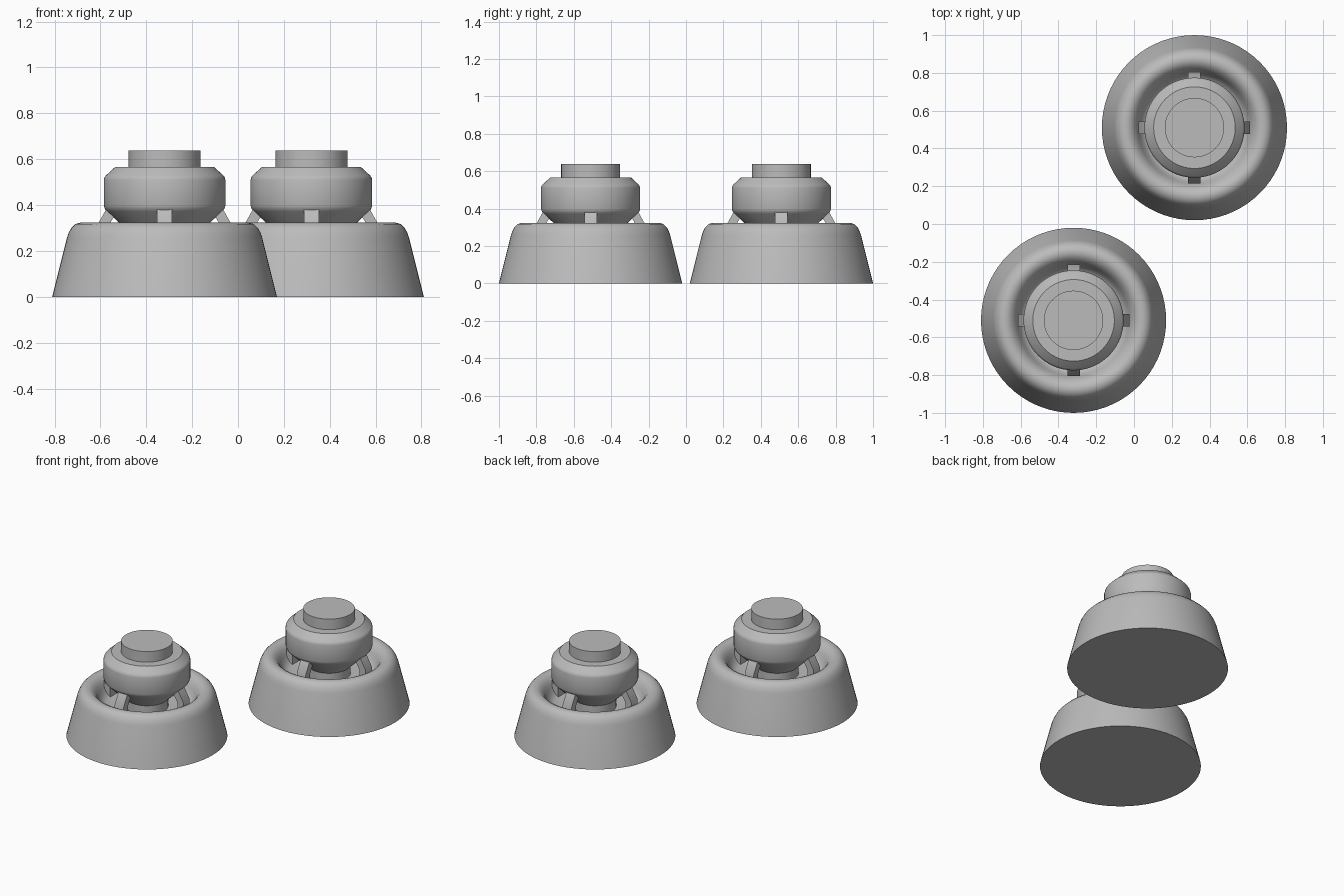
import bpy
import bmesh
import math
from mathutils import Matrix

cube = bpy.data.objects.get("Cube")
if cube:
    bpy.data.objects.remove(cube, do_unlink=True)

grey = bpy.data.materials.new("plain_grey")
grey.use_nodes = True
GREY = (0.5, 0.5, 0.5, 1)
grey.diffuse_color = GREY
grey.node_tree.nodes["Principled BSDF"].inputs["Base Color"].default_value = GREY


def finish(name, bm, centre, angle=30):
    """Turn a bmesh into a placed, shaded object."""
    bmesh.ops.remove_doubles(bm, verts=bm.verts, dist=1e-5)
    bmesh.ops.recalc_face_normals(bm, faces=bm.faces)
    mesh = bpy.data.meshes.new(name)
    bm.to_mesh(mesh)
    bm.free()
    mesh.materials.append(grey)
    obj = bpy.data.objects.new(name, mesh)
    bpy.context.collection.objects.link(obj)
    obj.location = (*centre, 0)
    bpy.ops.object.select_all(action="DESELECT")
    obj.select_set(True)
    bpy.context.view_layer.objects.active = obj
    bpy.ops.object.shade_smooth_by_angle(angle=math.radians(angle))
    return obj


def lathe(name, profile, centre):
    """Spin an (r, z) profile around the vertical axis."""
    bm = bmesh.new()
    verts = [bm.verts.new((r, 0, z)) for r, z in profile]
    edges = [bm.edges.new(pair) for pair in zip(verts, verts[1:])]
    bmesh.ops.spin(bm, geom=verts + edges, cent=(0, 0, 0), axis=(0, 0, 1),
                   angle=math.tau, steps=72, use_duplicate=False)
    return finish(name, bm, centre)


def struts(name, profile, width, centre):
    """Four flat brackets, each an (r, z) outline extruded sideways."""
    bm = bmesh.new()
    for i in range(4):
        turn = Matrix.Rotation(i * math.pi / 2, 3, "Z")
        face = bm.faces.new([bm.verts.new((r, -width / 2, z)) for r, z in profile])
        made = bmesh.ops.extrude_face_region(bm, geom=[face])["geom"]
        moved = [g for g in made if isinstance(g, bmesh.types.BMVert)]
        bmesh.ops.translate(bm, verts=moved, vec=(0, width, 0))
        bmesh.ops.rotate(bm, verts=list({*face.verts, *moved}), matrix=turn)
    return finish(name, bm, centre)


# Flared base with a rolled rim and a sunken bowl
BASE = [(0, 0), (0.49, 0), (0.425, 0.26), (0.418, 0.28), (0.407, 0.3),
        (0.39, 0.317), (0.369, 0.323), (0.35, 0.322), (0.33, 0.312),
        (0.31, 0.29), (0.297, 0.262), (0.285, 0.235), (0.27, 0.215),
        (0.25, 0.203), (0.22, 0.2), (0, 0.2)]
# Head with a tapered underside and chamfered shoulder
HEAD = [(0, 0.2), (0.13, 0.2), (0.13, 0.26), (0.2, 0.325), (0.25, 0.372),
        (0.26, 0.383), (0.265, 0.397), (0.265, 0.51), (0.262, 0.522),
        (0.255, 0.53), (0.216, 0.566), (0, 0.566)]
# Raised cap on the head
CAP = [(0, 0.56), (0.157, 0.56), (0.157, 0.637), (0, 0.637)]
# Splayed support bracket
STRUT = [(0.2, 0.385), (0.253, 0.385), (0.295, 0.31), (0.295, 0.2),
         (0.25, 0.2), (0.25, 0.3)]

for side, centre in (("front", (-0.32, -0.51)), ("back", (0.32, 0.51))):
    lathe(side + "_base", BASE, centre)
    lathe(side + "_head", HEAD, centre)
    lathe(side + "_cap", CAP, centre)
    struts(side + "_struts", STRUT, 0.066, centre)
